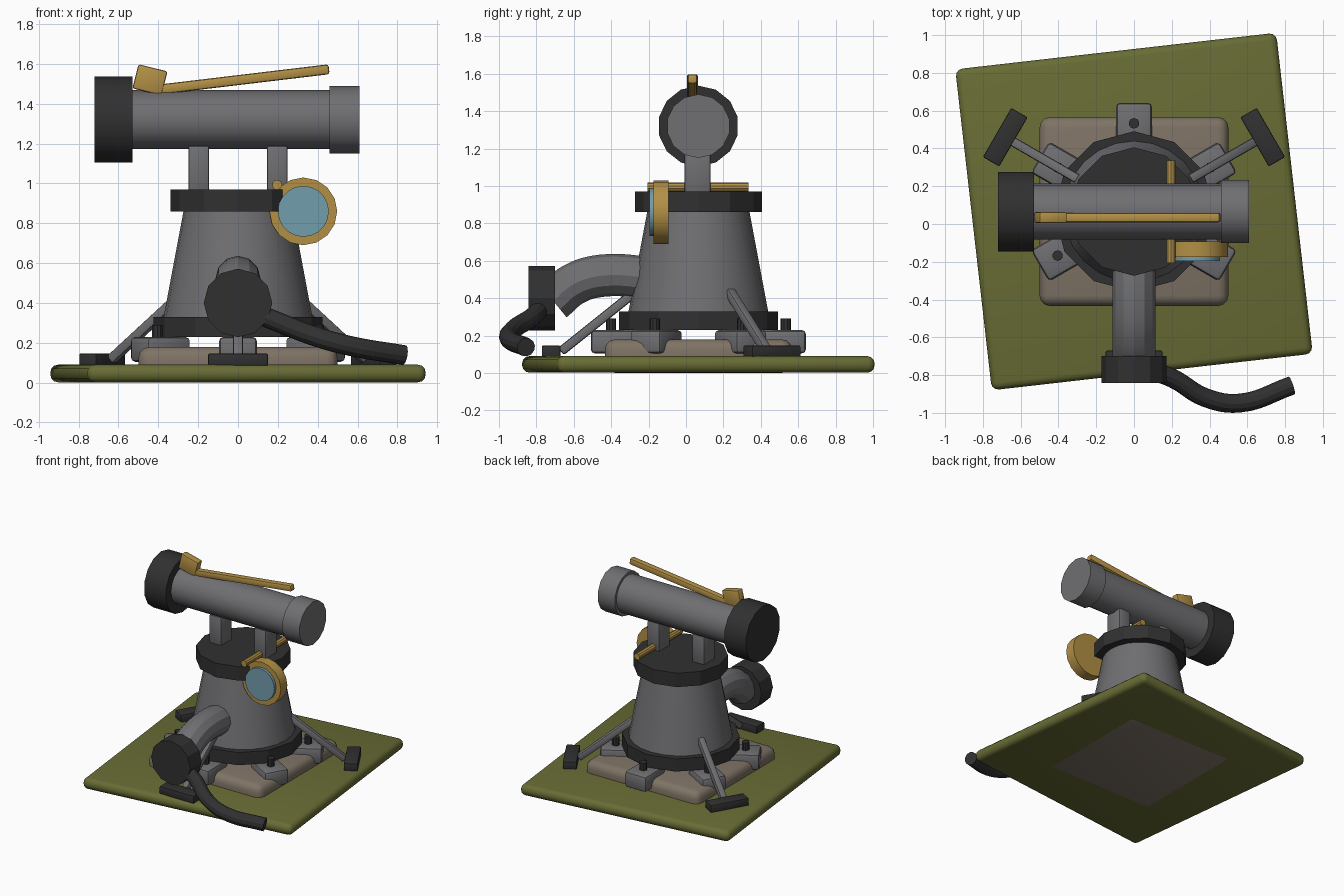
import bpy
from math import radians, cos, sin, pi
from mathutils import Vector

if "Cube" in bpy.data.objects:
    bpy.data.objects.remove(bpy.data.objects["Cube"])

CY = 0.066  # y of the tower axis


def material(name, rgb):
    m = bpy.data.materials.new(name)
    m.diffuse_color = (*rgb, 1)
    m.use_nodes = True
    m.node_tree.nodes["Principled BSDF"].inputs["Base Color"].default_value = m.diffuse_color
    return m


OLIVE = material("olive", (0.14, 0.15, 0.035))
STONE = material("stone", (0.21, 0.17, 0.13))
GREY = material("grey_metal", (0.16, 0.16, 0.17))
DARK = material("dark_rubber", (0.03, 0.03, 0.03))
GOLD = material("brass", (0.45, 0.28, 0.06))
GLASS = material("glass", (0.17, 0.34, 0.42))


def finish(ob, name, mat, bevel=0.0, segments=2):
    ob.name = name
    ob.data.materials.append(mat)
    if bevel:
        b = ob.modifiers.new("bevel", 'BEVEL')
        b.width, b.segments = bevel, segments
        bpy.ops.object.modifier_apply(modifier=b.name)
    bpy.ops.object.shade_smooth_by_angle(angle=radians(29))
    return ob


def box(name, loc, size, mat, bevel=0.01, rot=(0, 0, 0), segments=2):
    bpy.ops.mesh.primitive_cube_add(size=1, location=loc, rotation=rot)
    ob = bpy.context.object
    ob.scale = size
    bpy.ops.object.transform_apply(location=False, rotation=False, scale=True)
    return finish(ob, name, mat, bevel, segments)


def cylinder(name, a, b, r1, mat, sides=12, r2=None):
    """Cylinder or cone running from point a to point b."""
    a, b = Vector(a), Vector(b)
    d = b - a
    bpy.ops.mesh.primitive_cone_add(vertices=sides, radius1=r1, radius2=r1 if r2 is None else r2,
                                    depth=d.length, location=(a + b) / 2)
    ob = bpy.context.object
    ob.rotation_euler = d.to_track_quat('Z', 'Y').to_euler()
    return finish(ob, name, mat)


def tube(name, points, radius, mat):
    cu = bpy.data.curves.new(name, 'CURVE')
    cu.dimensions, cu.fill_mode = '3D', 'FULL'
    cu.bevel_depth, cu.bevel_resolution, cu.resolution_u = radius, 4, 6
    cu.use_fill_caps = True
    sp = cu.splines.new('BEZIER')
    sp.bezier_points.add(len(points) - 1)
    for bp, p in zip(sp.bezier_points, points):
        bp.co = p
        bp.handle_left_type = bp.handle_right_type = 'AUTO'
    ob = bpy.data.objects.new(name, cu)
    bpy.context.collection.objects.link(ob)
    bpy.ops.object.select_all(action='DESELECT')
    ob.select_set(True)
    bpy.context.view_layer.objects.active = ob
    bpy.ops.object.convert(target='MESH')
    ob = bpy.context.object
    ob.data.materials.clear()
    return finish(ob, name, mat)


def polar(deg, r, z):
    return Vector((r * cos(radians(deg)), CY + r * sin(radians(deg)), z))


# Ground pad and stone slab
box("ground_pad", (0, CY, 0.046), (1.71, 1.71, 0.088), OLIVE, 0.038, (0, 0, radians(6.5)), 3)
box("stone_slab", (0, CY, 0.09), (1.0, 1.0, 0.18), STONE, 0.055, segments=3)

# Tower
cylinder("base_ring", (0, CY, 0.23), (0, CY, 0.33), 0.425, DARK)
cylinder("tower_cone", (0, CY, 0.32), (0, CY, 0.88), 0.375, GREY, 24, 0.27)
cylinder("top_ring", (0, CY, 0.86), (0, CY, 0.97), 0.34, DARK)

# Six bolted clamps around the base
for i in range(6):
    a = 30 + 60 * i
    box(f"clamp_{i}", polar(a, 0.45, 0.167), (0.25, 0.19, 0.125), GREY, 0.022, (0, 0, radians(a)))
    cylinder(f"clamp_bolt_{i}", polar(a, 0.467, 0.22), polar(a, 0.467, 0.29), 0.028, DARK, 10)

# Three braces with feet
for i, a in enumerate((30, 150, 270)):
    p, q = polar(a, 0.735, 0.115), polar(a, 0.335, 0.435)
    slope = (q - p).to_track_quat('X', 'Z').to_euler()
    box(f"brace_{i}", (p + q) / 2, ((q - p).length, 0.05, 0.05), GREY, 0.012, slope)
    box(f"brace_foot_{i}", polar(a, 0.787, 0.116), (0.1, 0.3, 0.062), DARK, 0.008, (0, 0, radians(a)))

# Telescope tube and its posts
SZ = 1.32
for name, x0, x1, r, mat, n in (("scope_tube", -0.56, 0.48, 0.148, GREY, 16),
                                ("scope_front_hood", -0.72, -0.53, 0.216, DARK, 14),
                                ("scope_eyepiece", 0.46, 0.61, 0.17, GREY, 14)):
    cylinder(name, (x0, CY, SZ), (x1, CY, SZ), r, mat, n)
for side, x in (("left", -0.197), ("right", 0.197)):
    box(f"scope_post_{side}", (x, 0.062, 1.075), (0.105, 0.14, 0.23), GREY, 0.012)

# Brass sight on top
box("sight_block", (-0.442, 0.034, 1.52), (0.15, 0.058, 0.125), GOLD, 0.01, (0, radians(14), 0))
box("sight_rod", (0.035, 0.034, 1.523), (0.85, 0.05, 0.05), GOLD, 0.012, (0, radians(-6.8), 0))

# Side gauge on a brass cross rod
cylinder("cross_rod", (0.196, -0.207, 0.993), (0.196, 0.335, 0.993), 0.025, GOLD, 10)
cylinder("gauge_body", (0.328, -0.093, 0.86), (0.328, -0.175, 0.86), 0.17, GOLD, 16)
cylinder("gauge_glass", (0.328, -0.16, 0.86), (0.328, -0.196, 0.86), 0.128, GLASS, 20)

# Elbow pipe, its cap and the hose
tube("elbow_pipe", [(0, -0.16, 0.505), (0, -0.45, 0.52), (0, -0.60, 0.475), (0, -0.71, 0.385)], 0.113, GREY)
cylinder("pipe_cap", (0, -0.70, 0.40), (0, -0.842, 0.40), 0.172, DARK)
tube("hose", [(0.03, -0.76, 0.375), (0.2, -0.815, 0.305), (0.38, -0.92, 0.235),
              (0.56, -0.948, 0.185), (0.835, -0.855, 0.138)], 0.05, DARK)
